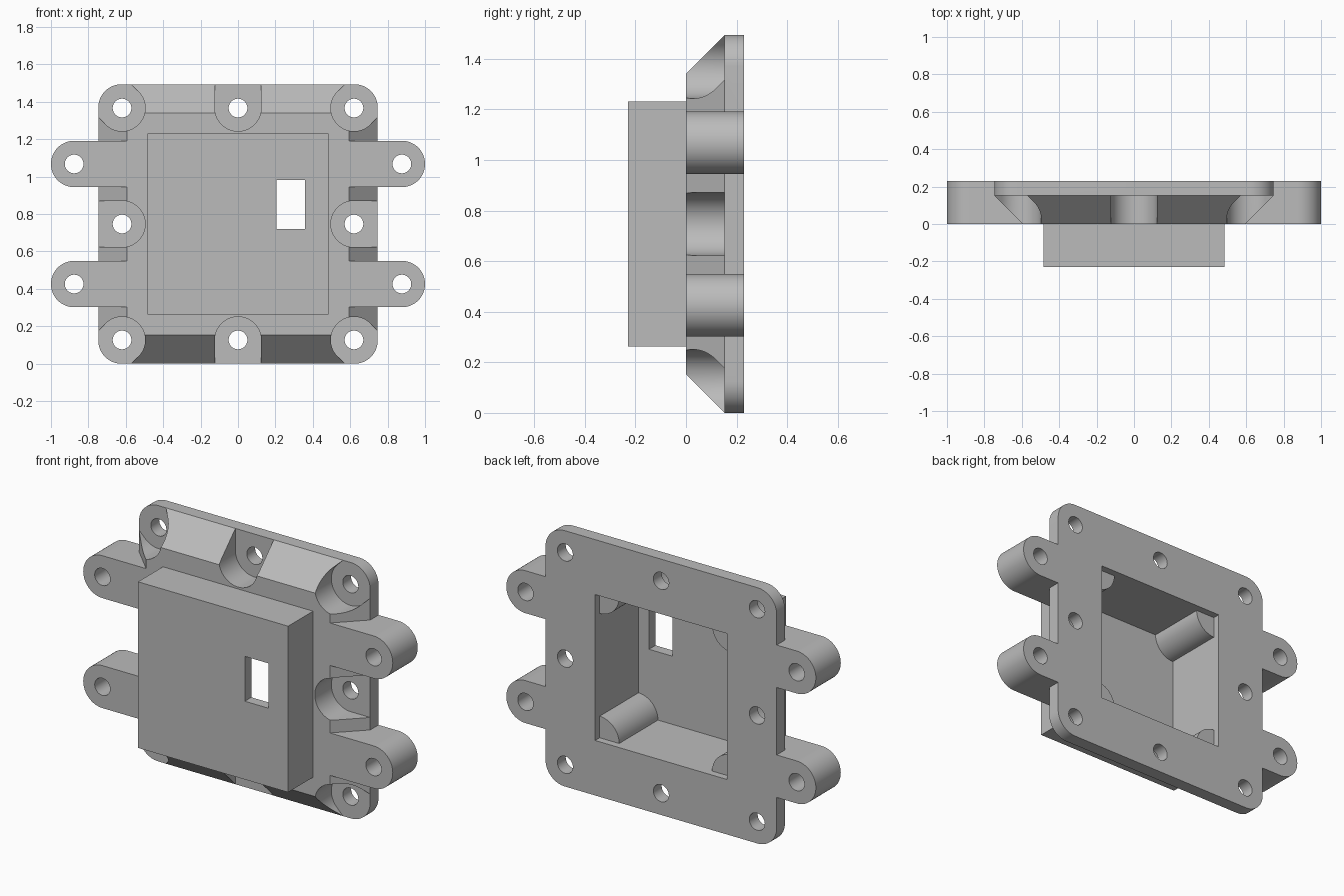
import bpy, bmesh
from math import pi, cos, sin, atan2

if "Cube" in bpy.data.objects:
    bpy.data.objects.remove(bpy.data.objects["Cube"], do_unlink=True)

grey = bpy.data.materials.new("plain grey")
grey.use_nodes = True
grey.diffuse_color = (0.5, 0.5, 0.5, 1)
grey.node_tree.nodes["Principled BSDF"].inputs["Base Color"].default_value = (0.5, 0.5, 0.5, 1)

# Main dimensions
HALF, MID = 0.747, 0.747          # flange half width, centre height
BACK, STEP, FRONT = 0.23, 0.153, -0.23
R, HOLE, PITCH = 0.124, 0.05, 0.62
EAR_X, EAR_Z = 0.876, 0.321


def prism(name, front, back, y0, y1):
    """Loft between two matching x-z outlines at depths y0 and y1."""
    bm = bmesh.new()
    a = [bm.verts.new((x, y0, z + MID)) for x, z in front]
    b = [bm.verts.new((x, y1, z + MID)) for x, z in back]
    bm.faces.new(a)
    bm.faces.new(b[::-1])
    for i in range(len(a)):
        j = (i + 1) % len(a)
        bm.faces.new((a[j], a[i], b[i], b[j]))
    bmesh.ops.recalc_face_normals(bm, faces=bm.faces)
    mesh = bpy.data.meshes.new(name)
    bm.to_mesh(mesh)
    bm.free()
    mesh.materials.append(grey)
    ob = bpy.data.objects.new(name, mesh)
    bpy.context.collection.objects.link(ob)
    return ob


def solid(name, outline, y0, y1):
    return prism(name, outline, outline, y0, y1)


def rect(x0, x1, z0, z1):
    return [(x0, z0), (x1, z0), (x1, z1), (x0, z1)]


def square(h):
    return rect(-h, h, -h, h)


def arc(cx, cz, r, start, end, n):
    return [(cx + r * cos(start + (end - start) * i / n),
             cz + r * sin(start + (end - start) * i / n)) for i in range(n + 1)]


def circle(cx, cz, r):
    return arc(cx, cz, r, 0, 2 * pi, 48)[:-1]


def slot(cx, cz, r, direction, length):
    """Half-round end at the centre, straight sides running along direction."""
    pts = arc(cx, cz, r, direction + pi / 2, direction + 3 * pi / 2, 32)
    dx, dz = length * cos(direction), length * sin(direction)
    return pts + [(pts[-1][0] + dx, pts[-1][1] + dz), (pts[0][0] + dx, pts[0][1] + dz)]


def combine(target, other, operation):
    mod = target.modifiers.new("cut", "BOOLEAN")
    mod.operation, mod.solver, mod.object = operation, "EXACT", other
    bpy.context.view_layer.objects.active = target
    bpy.ops.object.modifier_apply(modifier=mod.name)
    bpy.data.objects.remove(other, do_unlink=True)


# Sloped body, with a pocket over each of the eight flange screws
housing = prism("housing", square(HALF - STEP), square(HALF), 0, STEP)
screws = [(i * PITCH, j * PITCH) for i in (-1, 0, 1) for j in (-1, 0, 1) if i or j]
for x, z in screws:
    pocket = slot(x, z, R, atan2(z, x), 0.4)
    combine(housing, solid("pocket", pocket, -0.1, STEP + 0.1), "DIFFERENCE")

# Rounded flange
c = HALF - R
outline = []
for k, (sx, sz) in enumerate([(1, 1), (-1, 1), (-1, -1), (1, -1)]):
    outline += arc(sx * c, sz * c, R, k * pi / 2, (k + 1) * pi / 2, 14)
combine(housing, solid("flange", outline, STEP, BACK), "UNION")

# Mounting ears
ears = [(sx * EAR_X, sz * EAR_Z) for sx in (-1, 1) for sz in (-1, 1)]
for x, z in ears:
    ear = slot(x, z, R, pi if x > 0 else 0, 0.36)
    combine(housing, solid("ear", ear, 0, BACK), "UNION")

# Raised front box
combine(housing, solid("front_box", square(0.485), FRONT, 0.05), "UNION")

# Cavity, window and screw holes
combine(housing, solid("cavity", square(0.426), FRONT + 0.06, 0.4), "DIFFERENCE")
combine(housing, solid("window", rect(0.205, 0.358, -0.028, 0.234), -0.4, 0), "DIFFERENCE")
for x, z in screws + ears:
    combine(housing, solid("hole", circle(x, z, HOLE), -0.1, 0.4), "DIFFERENCE")

# Quarter-round posts in the cavity corners
posts = []
for k, (sx, sz) in enumerate([(-1, -1), (1, -1), (1, 1), (-1, 1)]):
    x, z = sx * 0.427, sz * 0.427
    quarter = arc(x, z, 0.127, k * pi / 2, (k + 1) * pi / 2, 14) + [(x, z)]
    posts.append(solid("corner_post", quarter, FRONT + 0.058, BACK - 0.042))

bpy.ops.object.select_all(action="DESELECT")
for ob in [housing] + posts:
    ob.select_set(True)
bpy.context.view_layer.objects.active = housing
bpy.ops.object.shade_smooth_by_angle(angle=pi / 6)
